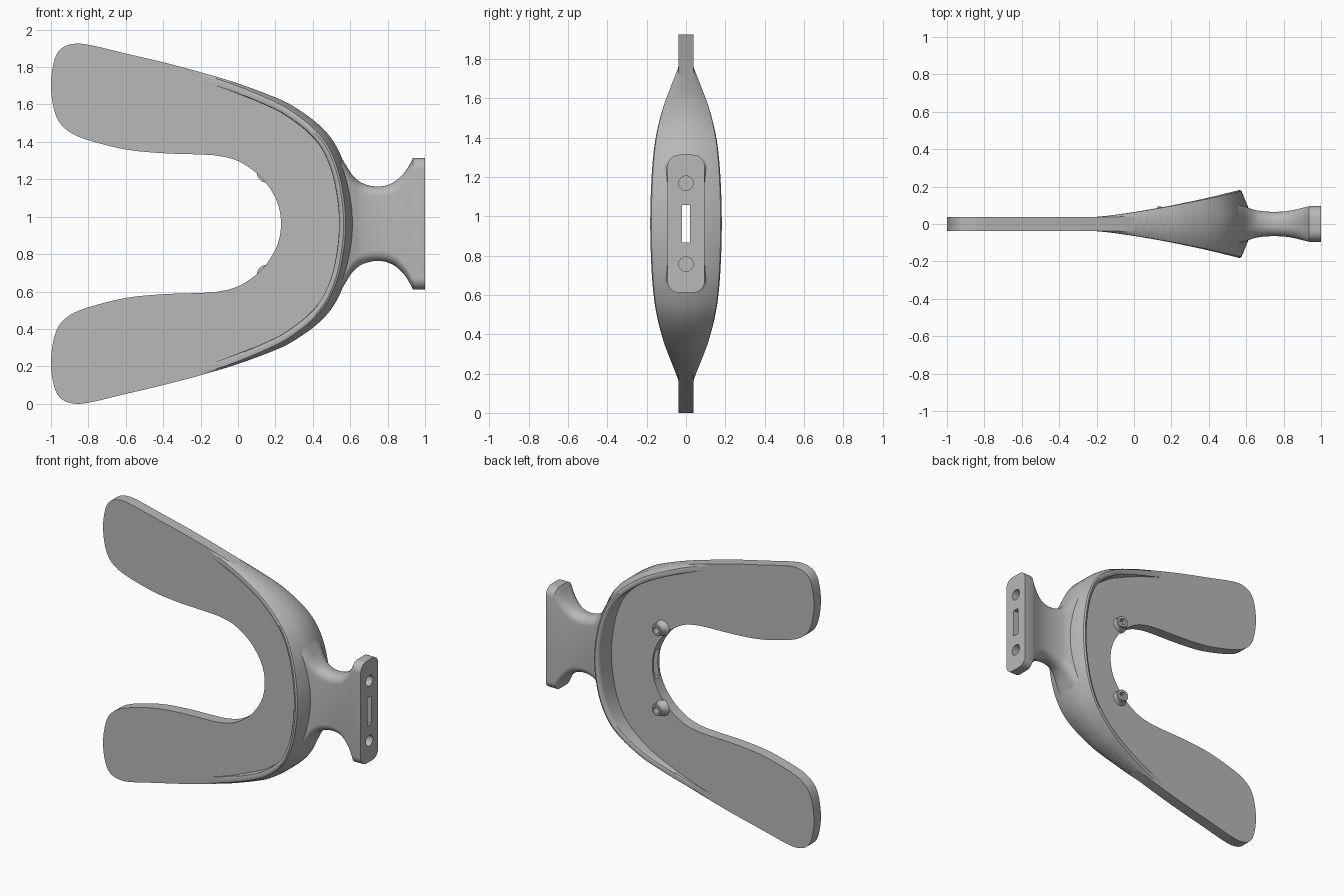
import bpy, bmesh, math
from mathutils import Vector, Matrix

if "Cube" in bpy.data.objects:
    bpy.data.objects.remove(bpy.data.objects["Cube"], do_unlink=True)

MID = 0.9625      # height of the mirror plane
HALF = 0.038      # half thickness of the bite plate

grey = bpy.data.materials.new("light grey plastic")
grey.use_nodes = True
grey.diffuse_color = (0.48, 0.48, 0.48, 1)
grey.node_tree.nodes["Principled BSDF"].inputs["Base Color"].default_value = (0.48, 0.48, 0.48, 1)


def spline(points, steps, closed=False):
    """Smooth curve through points of any dimension."""
    pts = [Vector(p) for p in points]
    n = len(pts)
    pick = (lambda i: pts[i % n]) if closed else (lambda i: pts[max(0, min(n - 1, i))])
    out = []
    for i in range(n if closed else n - 1):
        a, b, c, d = (pick(i + k) for k in (-1, 0, 1, 2))
        for s in range(steps):
            t = s / steps
            out.append(b + (c - a) * t / 2 + (a * 2 - b * 5 + c * 4 - d) * t * t / 2
                       + (b * 3 - a - c * 3 + d) * t ** 3 / 2)
    if not closed:
        out.append(pts[-1])
    return out


def loft(name, rings):
    """Skin closed rings of equal count and cap both ends."""
    bm = bmesh.new()
    loops = [[bm.verts.new(p) for p in ring] for ring in rings]
    n = len(loops[0])
    for a, b in zip(loops, loops[1:]):
        for i in range(n):
            j = (i + 1) % n
            bm.faces.new((a[i], a[j], b[j], b[i]))
    bm.faces.new(loops[0][::-1])
    bm.faces.new(loops[-1])
    bmesh.ops.recalc_face_normals(bm, faces=bm.faces)
    mesh = bpy.data.meshes.new(name)
    bm.to_mesh(mesh)
    bm.free()
    mesh.materials.append(grey)
    obj = bpy.data.objects.new(name, mesh)
    bpy.context.collection.objects.link(obj)
    return obj


def select(obj):
    bpy.ops.object.select_all(action='DESELECT')
    obj.select_set(True)
    bpy.context.view_layer.objects.active = obj


def cut(obj, cutter):
    mod = obj.modifiers.new("cut", 'BOOLEAN')
    mod.operation, mod.solver, mod.object = 'DIFFERENCE', 'EXACT', cutter
    select(obj)
    bpy.ops.object.modifier_apply(modifier=mod.name)


def mirrored(points):
    return [(x, -h) for x, h in reversed(points)]


# Horseshoe bite plate: (x, height above the mirror plane)
outer = [(0.62, 0), (0.61, 0.14), (0.575, 0.30), (0.51, 0.44), (0.42, 0.54), (0.3, 0.625),
         (0.2, 0.675), (0, 0.75), (-0.2, 0.81)]
arm = [(-0.4, 0.863), (-0.6, 0.91), (-0.78, 0.953), (-0.87, 0.9625), (-0.94, 0.94),
       (-0.98, 0.88), (-1, 0.76), (-0.99, 0.64), (-0.96, 0.55), (-0.9, 0.49), (-0.8, 0.447),
       (-0.6, 0.397), (-0.4, 0.377), (-0.2, 0.37), (-0.1, 0.362), (0, 0.335), (0.1, 0.27),
       (0.17, 0.19), (0.215, 0.1), (0.23, 0)]
upper = outer + arm
outline = spline(upper + mirrored(upper[1:-1]), 6, closed=True)
plate = loft("bite_plate", [[(p.x, y, MID + p.y) for p in outline] for y in (-HALF, HALF)])

# Lip guard: a wall swept along the outer edge, growing towards the front of the arch
path = spline(mirrored(outer[1:]) + outer, 8)
rings = []
for i, p in enumerate(path):
    tangent = (path[min(i + 1, len(path) - 1)] - path[max(i - 1, 0)]).normalized()
    inward = Vector((-tangent.y, tangent.x))
    t = max(0, min(1, (p.x + 0.2) / 0.82)) ** 1.25
    top = HALF + 0.144 * t
    inner = 0.045 + 0.035 * t
    crest = 0.042 * t + 0.008
    side = [(0, HALF - 0.002 + 0.03 * t), (crest * 0.9, top - 0.006 * t), (crest + 0.006, top),
            (inner - 0.012, top - 0.004 * t), (inner - 0.003, top - 0.014 * t),
            (inner, top - 0.03 * t)]
    section = side + [(d, -y) for d, y in reversed(side)]
    rings.append([(p.x + inward.x * d, y, MID + p.y + inward.y * d) for d, y in section])
guard = loft("lip_guard", rings)


# Handle neck: rounded rectangles flaring from the waist to both ends
def rounded_rect(x, hz, hy):
    r = min(0.06, hy * 0.85)
    ring = []
    for q, (sy, sz) in enumerate(((1, 1), (-1, 1), (-1, -1), (1, -1))):
        for k in range(9):
            a = (q + k / 8) * math.pi / 2
            ring.append((x, sy * (hy - r) + r * math.cos(a), MID + sz * (hz - r) + r * math.sin(a)))
    return ring


waist = [(0.555, 0.35, 0.105), (0.58, 0.308, 0.097), (0.61, 0.262, 0.087), (0.65, 0.225, 0.074),
         (0.7, 0.205, 0.067), (0.75, 0.199, 0.065), (0.8, 0.207, 0.067), (0.85, 0.234, 0.074),
         (0.9, 0.287, 0.086), (0.935, 0.351, 0.095)]
neck = loft("handle_neck", [rounded_rect(*s) for s in spline(waist, 4) + [(1, 0.351, 0.095)]])


# Solid or hollow turned parts around an axis
def turned(name, origin, axis, profile, sides=32):
    turn = Vector(axis).to_track_quat('Z', 'Y').to_matrix().to_4x4()
    place = Matrix.Translation(origin) @ turn
    return loft(name, [[place @ Vector((r * math.cos(2 * math.pi * k / sides),
                                        r * math.sin(2 * math.pi * k / sides), d))
                        for k in range(sides)] for r, d in profile])


# Slot right through the handle, and a blind socket on each side of it
slot = loft("slot_cutter", [[(x, y, MID + z) for y, z in
                             ((-0.021, -0.095), (0.021, -0.095), (0.021, 0.095), (-0.021, 0.095))]
                            for x in (0.1, 1.1)])
for part in (plate, guard, neck):
    cut(part, slot)
cutters = [slot]
parts = [plate, guard, neck]
for sign, word in ((1, "upper"), (-1, "lower")):
    socket = turned(word + "_socket_cutter", (1, 0, MID + sign * 0.206), (1, 0, 0),
                    [(0.037, -0.11), (0.037, 0.1)])
    cut(neck, socket)
    cutters.append(socket)
    # Hollow boss on the back of the plate
    parts.append(turned(word + "_boss", (0.167, 0.088, MID + sign * 0.275), (0.2, 1, 0),
                        [(0.056, -0.062), (0.052, -0.05), (0.044, -0.038), (0.041, -0.02),
                         (0.041, -0.004), (0.037, 0), (0.023, 0), (0.023, -0.04)]))

for cutter in cutters:
    bpy.data.objects.remove(cutter, do_unlink=True)
for part in parts:
    select(part)
    bpy.ops.object.shade_smooth_by_angle(angle=math.radians(35))
